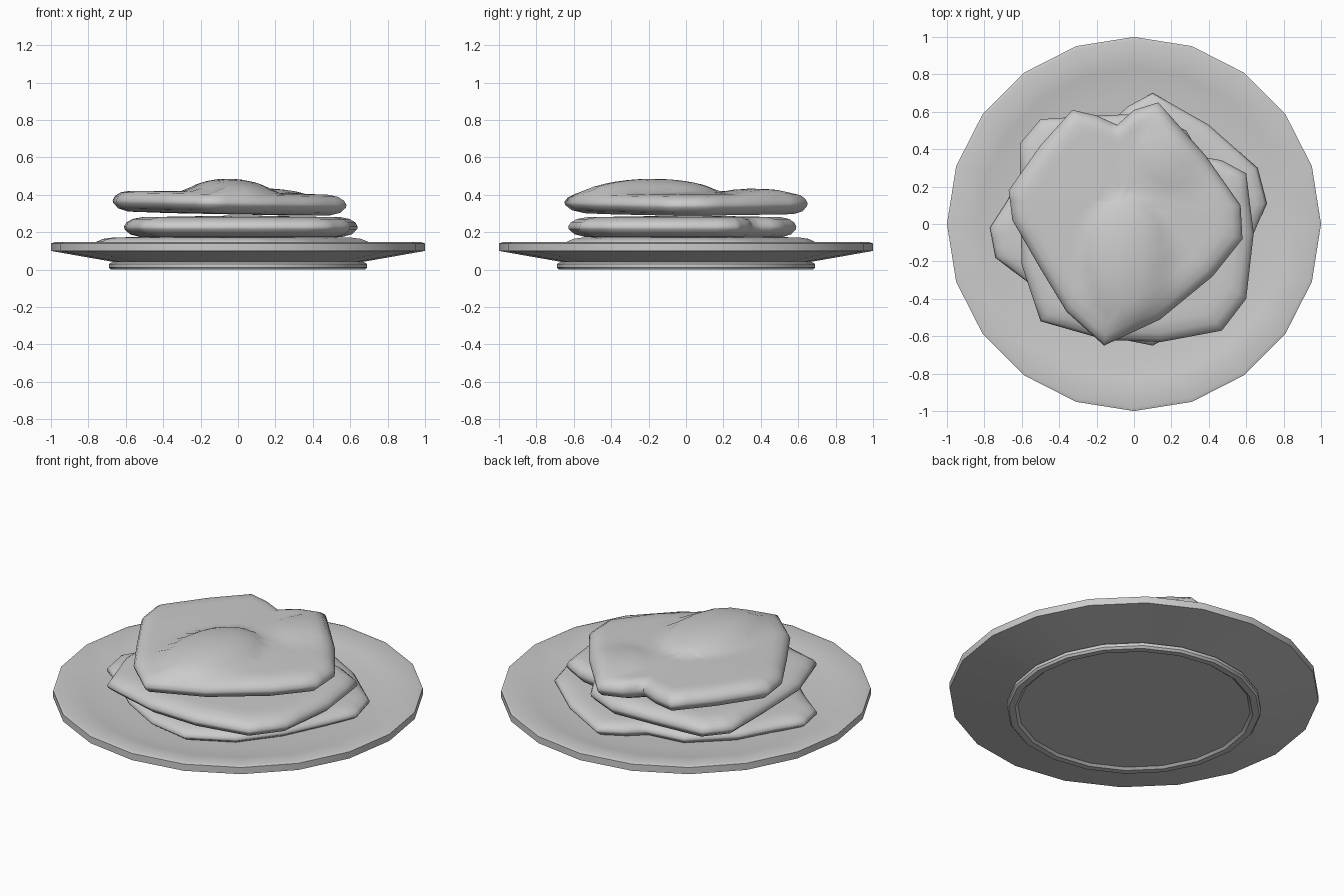
import bpy, bmesh, math
from mathutils import Vector

if "Cube" in bpy.data.objects:
    bpy.data.objects.remove(bpy.data.objects["Cube"])


def finish(name, bm, angle):
    bmesh.ops.recalc_face_normals(bm, faces=bm.faces)
    me = bpy.data.meshes.new(name)
    bm.to_mesh(me)
    bm.free()
    ob = bpy.data.objects.new(name, me)
    bpy.context.collection.objects.link(ob)
    bpy.ops.object.select_all(action='DESELECT')
    ob.select_set(True)
    bpy.context.view_layer.objects.active = ob
    bpy.ops.object.shade_smooth_by_angle(angle=math.radians(angle))
    return ob


def loft(name, rings, start, end, angle):
    """Skin a list of closed point rings, capped by fans to two centre points."""
    bm = bmesh.new()
    loops = [[bm.verts.new(p) for p in r] for r in rings]
    n = len(loops[0])
    for a, b in zip(loops, loops[1:]):
        for i in range(n):
            j = (i + 1) % n
            bm.faces.new((a[i], a[j], b[j], b[i]))
    for loop, c in ((loops[0], start), (loops[-1], end)):
        cv = bm.verts.new(c)
        for i in range(n):
            bm.faces.new((loop[i], loop[(i + 1) % n], cv))
    return finish(name, bm, angle)


def slab(name, outline, z0, z1, humps=(), tilt=0.0):
    """Rounded irregular slab; humps are (x, y, half_x, half_y, height)."""
    pts = [Vector(p) for p in outline]
    c = sum(pts, Vector((0, 0))) / len(pts)
    # split each side so the interior can carry the humps
    fine = []
    for a, b in zip(pts, pts[1:] + pts[:1]):
        fine += [a.lerp(b, k / 3) for k in range(3)]

    def point(p, t, h, top):
        q = c.lerp(p, t)
        z = z0 + (z1 - z0) * h + tilt * q.x
        if top:
            for x, y, rx, ry, hh in humps:
                d = ((q.x - x) / rx) ** 2 + ((q.y - y) / ry) ** 2
                z += hh * max(0, 1 - d) ** 0.7
        return (q.x, q.y, z)

    # cross-section: fraction of outline, fraction of thickness
    section = [(0.5, 0.0, 0), (0.86, 0.03, 0), (0.95, 0.16, 0), (0.995, 0.38, 0),
               (1.0, 0.5, 0), (0.98, 0.68, 0), (0.93, 0.84, 1), (0.85, 0.92, 1)]
    section += [(t / 100, 1 - 0.08 * t / 85, 1) for t in range(77, 4, -8)]
    rings = [[point(p, *s) for p in fine] for s in section]
    return loft(name, rings, point(c, 0, 0, 0), point(c, 0, 1, 1), 60)


# plate: 20-sided turned profile
profile = [(0.63, 0.012), (0.645, 0.0), (0.68, 0.0), (0.69, 0.012), (0.69, 0.03),
           (0.67, 0.042), (1.0, 0.1), (1.0, 0.14), (0.98, 0.147),
           (0.83, 0.12), (0.68, 0.1)]
N = 20
plate_rings = [[(r * math.cos(2 * math.pi * i / N), r * math.sin(2 * math.pi * i / N), z)
                for i in range(N)] for r, z in profile]
loft("plate", plate_rings, (0, 0, 0.012), (0, 0, 0.095), 30)

# bottom slab
slab("bottom_slab", [
    (-0.77, -0.02), (-0.74, -0.18), (-0.57, -0.31), (-0.4, -0.46), (-0.15, -0.6),
    (0.1, -0.65), (0.35, -0.52), (0.52, -0.3), (0.64, -0.05), (0.71, 0.11),
    (0.66, 0.3), (0.4, 0.53), (0.1, 0.7), (-0.03, 0.63), (-0.12, 0.55),
    (-0.35, 0.52), (-0.57, 0.32), (-0.68, 0.12)], 0.085, 0.18)

# middle slab
slab("middle_slab", [
    (-0.61, 0.43), (-0.61, 0.1), (-0.6, -0.22), (-0.5, -0.52), (-0.15, -0.62),
    (0.15, -0.63), (0.47, -0.57), (0.6, -0.4), (0.64, -0.05), (0.6, 0.27),
    (0.47, 0.34), (0.36, 0.36), (0.28, 0.5), (0.08, 0.59), (-0.2, 0.58),
    (-0.5, 0.56)], 0.17, 0.29)

# top slab with its two raised humps
slab("top_slab", [
    (-0.33, 0.61), (-0.5, 0.42), (-0.67, 0.18), (-0.65, 0.02), (-0.5, -0.24),
    (-0.36, -0.47), (-0.16, -0.65), (0.14, -0.51), (0.42, -0.28), (0.58, -0.08),
    (0.57, 0.1), (0.38, 0.37), (0.13, 0.65), (0.0, 0.61), (-0.09, 0.53),
    (-0.2, 0.58)], 0.295, 0.42,
    [(-0.04, -0.2, 0.24, 0.36, 0.07), (0.19, 0.38, 0.17, 0.2, 0.025)], -0.02)
